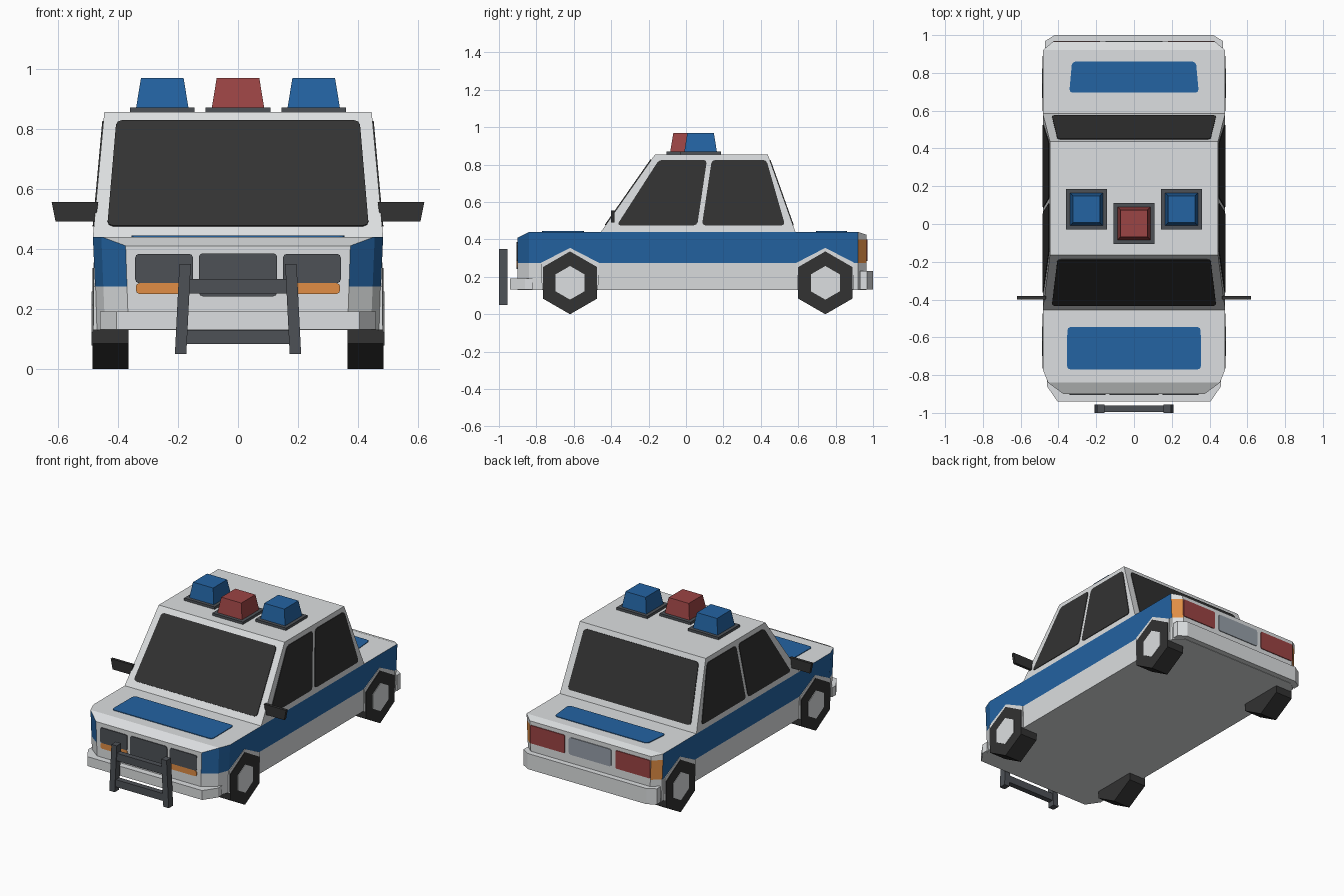
import bpy, bmesh, math
from mathutils import Vector as V

if "Cube" in bpy.data.objects:
    bpy.data.objects.remove(bpy.data.objects["Cube"])


def material(name, r, g, b):
    m = bpy.data.materials.new(name)
    m.diffuse_color = (r, g, b, 1)
    m.use_nodes = True
    m.node_tree.nodes["Principled BSDF"].inputs["Base Color"].default_value = m.diffuse_color
    return m


WHITE = material("white", .72, .74, .75)
BLUE = material("blue", .017, .125, .36)
RED = material("red", .33, .058, .058)
ORANGE = material("orange", .75, .27, .06)
GREY = material("dark grey", .075, .083, .094)
BLACK = material("black", .032, .032, .032)
SILVER = material("silver", .31, .35, .40)


def loft(name, rings, mats, rule=None, tops=None):
    """Join rings of points into a closed solid; rule(ring, side) picks the material slot."""
    bm = bmesh.new()
    vs = [[bm.verts.new(p) for p in r] for r in rings]
    n = len(rings[0])
    for i in range(len(rings) - 1):
        for j in range(n):
            k = (j + 1) % n
            f = bm.faces.new((vs[i][j], vs[i][k], vs[i + 1][k], vs[i + 1][j]))
            f.material_index = rule(i, j) if rule else 0
    bm.faces.new(vs[0])
    for t in tops or [range(n)]:
        bm.faces.new([vs[-1][j] for j in t])
    bmesh.ops.recalc_face_normals(bm, faces=bm.faces)
    me = bpy.data.meshes.new(name)
    bm.to_mesh(me)
    bm.free()
    for m in mats:
        me.materials.append(m)
    ob = bpy.data.objects.new(name, me)
    bpy.context.collection.objects.link(ob)
    return ob


def prism(name, pts, vec, mat):
    return loft(name, [pts, [V(p) + V(vec) for p in pts]], [mat])


def rounded(pts, r=.018):
    """Cut the corners of a polygon."""
    out = []
    for i, p in enumerate(pts):
        p, a, b = V(p), V(pts[i - 1]), V(pts[(i + 1) % len(pts)])
        d, e = (a - p).normalized() * r, (b - p).normalized() * r
        out += [p + d, p + d * .3 + e * .3, p + e]
    return out


def box(name, x0, x1, y0, y1, z0, z1, mat):
    return prism(name, [(x0, y0, z0), (x1, y0, z0), (x1, y1, z0), (x0, y1, z0)],
                 (0, 0, z1 - z0), mat)


def both(half):
    """Complete a right-hand outline with its mirror image."""
    return half + [(-p[0],) + tuple(p[1:]) for p in reversed(half)]


# lower body: white with blue side band and orange corner lamps
half = [(.375, -.90, .41), (.455, -.84, .44), (.483, -.77, .44), (.483, .92, .44), (.43, .965, .425)]


def body_ring(z):
    out = []
    for x, y, top in both(half):
        h = z or top
        out.append((x * (.972 + .028 * (h - .13) / .31), y, h))
    return out


def body_rule(i, j):
    if i and j in (0, 1, 2, 6, 7, 8):
        return 1
    return 2 if i == 1 and j in (3, 5) else 0


loft("body", [body_ring(z) for z in (.13, .275, .40, None)], [WHITE, BLUE, ORANGE],
     body_rule, [(0, 1, 8, 9), (1, 2, 3, 6, 7, 8), (3, 4, 5, 6)])

# bumpers
for name, outline, h in (
        ("front_bumper", [(.405, -.94, .132), (.46, -.86, .132), (.46, -.82, .132)], .06),
        ("rear_bumper", [(.472, .93, .132), (.472, .968, .132), (.42, 1.0, .132)], .1)):
    prism(name, both(outline), (0, 0, h), WHITE)

# cabin
Z0, Z1 = .44, .855


def at(a, b, z):
    return a + (b - a) * (z - Z0) / (Z1 - Z0)


def cabin_ring(z):
    x, f, r = at(.483, .445, z), at(-.455, -.165, z), at(.585, .437, z)
    return [(x, f, z), (x, r, z), (-x, r, z), (-x, f, z)]


loft("cabin", [cabin_ring(Z0), cabin_ring(Z1)], [WHITE])

# windows
LO, HI = .475, .825
for name, a, b, vec in (("windshield", -.455, -.165, (0, -.004, .003)),
                        ("rear_window", .585, .437, (0, .004, .001))):
    pts = [(s * w, at(a, b, z), z) for s, w, z in
           ((-1, .435, LO), (1, .435, LO), (1, .405, HI), (-1, .405, HI))]
    prism(name, rounded(pts), vec, BLACK)
for s, side in ((1, "right"), (-1, "left")):
    for name, ys in (("front", (-.37, .06, .112, -.145)), ("rear", (.085, .53, .43, .138))):
        pts = [(s * at(.483, .445, z), y, z) for y, z in zip(ys, (LO, LO, HI, HI))]
        prism(f"{side}_{name}_window", rounded(pts), (s * .004, 0, 0), BLACK)

    # wing mirrors
    prism(f"{side}_mirror", [(s * .465, -.40, .555), (s * .62, -.40, .555),
                             (s * .607, -.40, .49), (s * .475, -.40, .49)], (0, .018, 0), BLACK)

    # wheels, hubs and arches
    for name, cy in (("front", -.62), ("rear", .745)):
        def hexagon(x, r):
            return [(s * x, cy + r * math.sin(k * math.pi / 3), .168 + r * math.cos(k * math.pi / 3))
                    for k in range(6)]
        loft(f"{side}_{name}_wheel", [hexagon(.365, .168), hexagon(.484, .168)], [BLACK])
        loft(f"{side}_{name}_hub", [hexagon(.48, .09), hexagon(.487, .09)], [WHITE])
        arch = [(s * .455, cy + y, z) for y, z in
                ((-.15, .131), (-.155, .275), (0, .355), (.155, .275), (.15, .131))]
        prism(f"{side}_{name}_arch", arch, (s * .026, 0, 0), WHITE)


# front and rear light plates
def plate(name, x0, x1, z0, z1, y, mat, r=.012):
    d = -.005 if y < 0 else .005
    prism(name, rounded([(x0, y, z0), (x1, y, z0), (x1, y, z1), (x0, y, z1)], r), (0, d, 0), mat)


plate("grille", -.13, .13, .242, .385, -.9, GREY)
plate("number_plate", -.15, .15, .287, .397, .965, SILVER)
for s in (1, -1):
    plate("headlight", s * .15, s * .342, .286, .383, -.9, GREY)
    plate("indicator", s * .15, s * .34, .25, .286, -.9, ORANGE)
    plate("tail_light", s * .18, s * .425, .285, .4, .965, RED, .008)

# hood and trunk panels
for name, y0, y1, w0, w1 in (("hood_panel", -.77, -.545, .355, .353),
                             ("trunk_panel", .695, .86, .343, .328)):
    prism(name, rounded([(-w0, y0, .44), (w0, y0, .44), (w1, y1, .44), (-w1, y1, .44)]),
          (0, 0, .004), BLUE)

# bull bar
for s in (1, -1):
    prism("bull_bar_post", [(s * .157, -1, .35), (s * .195, -1, .35),
                            (s * .21, -1, .05), (s * .172, -1, .05)], (0, .045, 0), GREY)
box("bull_bar_upper", -.165, .165, -.995, -.96, .252, .3, GREY)
box("bull_bar_lower", -.175, .175, -.995, -.96, .083, .13, GREY)

# roof beacons
for name, cx, cy, mat in (("left", -.252, .078, BLUE), ("centre", 0, .003, RED),
                          ("right", .252, .078, BLUE)):
    h = .108
    box(f"{name}_beacon_base", cx - h, cx + h, cy - h, cy + h, .853, .871, GREY)
    loft(f"{name}_beacon", [[(cx + a * r, cy + b * r, z) for a, b in
                             ((-1, -1), (1, -1), (1, 1), (-1, 1))]
                            for r, z in ((.087, .87), (.071, .968))], [mat])
